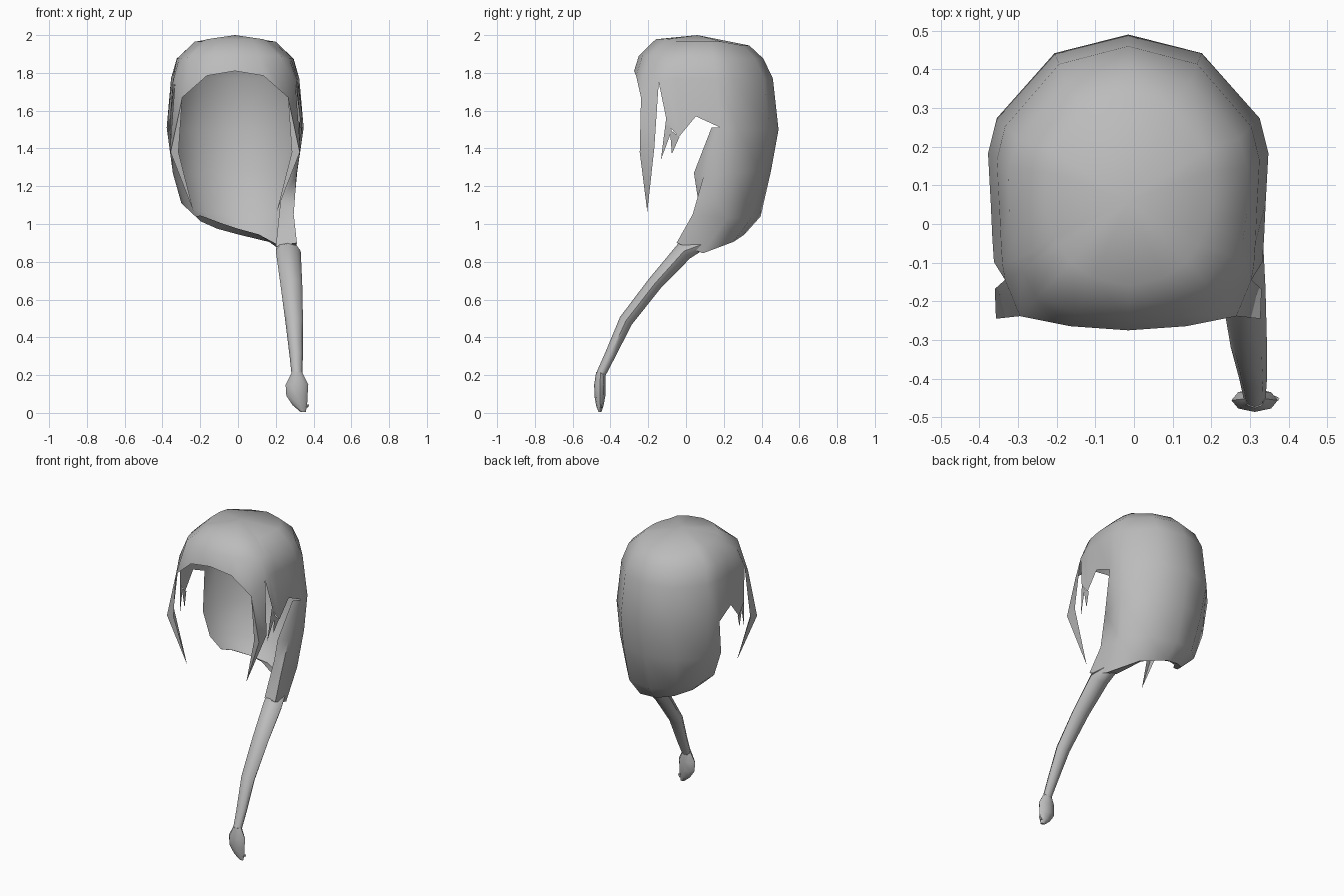
import bpy, bmesh, math
from mathutils import Vector

if "Cube" in bpy.data.objects:
    bpy.data.objects.remove(bpy.data.objects["Cube"])

XC = -0.015  # symmetry line of the hair
mat = bpy.data.materials.new("hair_grey")
mat.diffuse_color = (0.5, 0.5, 0.5, 1)
mat.use_nodes = True
mat.node_tree.nodes["Principled BSDF"].inputs["Base Color"].default_value = mat.diffuse_color


def finish(bm, name):
    bmesh.ops.remove_doubles(bm, verts=bm.verts, dist=0.0005)
    bmesh.ops.recalc_face_normals(bm, faces=bm.faces)
    me = bpy.data.meshes.new(name)
    bm.to_mesh(me)
    bm.free()
    me.materials.append(mat)
    ob = bpy.data.objects.new(name, me)
    bpy.context.collection.objects.link(ob)
    bpy.context.view_layer.objects.active = ob
    ob.select_set(True)
    bpy.ops.object.shade_smooth_by_angle(angle=math.radians(55))
    ob.select_set(False)
    return ob


# Half outline of the head, front centre to back centre
half = [(0, -.275), (.155, -.264), (.29, -.237), (.33, -.14), (.337, -.10), (.341, -.04),
        (.345, .05), (.352, .18), (.33, .27), (.185, .437), (0, .485)]
N = len(half) - 1
hem = [1.81, 1.785, 1.67, 1.75] + [1.77] * 7
side = [1.81, 1.785, 1.67, 1.75, 1.53, 1.46, 1.57, 1.51, 1.5, 1.5, 1.5]


def ring(xs, y0, y1, rnd, zs):
    """Closed ring from the half outline, scaled to a width and y range, rounded by rnd."""
    pts = []
    for (x, y), z in zip(half, zs):
        a = math.atan2(x / .35, (y - .105) / .38)
        x += (.35 * math.sin(a) - x) * rnd
        y += (.105 + .38 * math.cos(a) - y) * rnd
        pts.append(Vector((x * xs, y0 + (y + .275) / .76 * (y1 - y0), z)))
    pts += [Vector((-p.x, p.y, p.z)) for p in pts[N - 1:0:-1]]
    return [p + Vector((XC, 0, 0)) for p in pts]


bm = bmesh.new()
rings = [[bm.verts.new(p) for p in ring(*r)] for r in (
    (.62, -.16, .335, .9, [1.978] * 3 + [1.965] * 6 + [1.945] * 2),
    (.89, -.25, .41, .5, [1.89] * 3 + [1.875] * 8),
    (.965, -.275, .46, 0, hem),
    (1.03, -.275, .49, 0, side))]
n = len(rings[0])

# Crown and fringe
top = bm.verts.new((XC, .06, 2.0))
for i in range(n):
    j = (i + 1) % n
    bm.faces.new((top, rings[0][i], rings[0][j]))
    for a, b in zip(rings[:2], rings[1:3]):
        bm.faces.new((a[i], b[i], b[j], a[j]))

# Side flaps and upper back
for i in range(4, n - 4):
    bm.faces.new((rings[2][i], rings[3][i], rings[3][i + 1], rings[2][i + 1]))
for a, b in ((3, 4), (n - 3, n - 4)):
    bm.faces.new((rings[2][a], rings[2][b], rings[3][b]))

# Back curtain, right edge to left edge, swept towards the tail, ending in a turned-in lip
curtain = [
    [(.31, .095, 1.26), (.313, .255, 1.27), (.19, .395, 1.28), (-.015, .45, 1.28),
     (-.20, .39, 1.28), (-.335, .25, 1.27), (-.345, .12, 1.27)],
    [(.295, .035, 1.05), (.29, .215, 1.03), (.18, .345, 1.03), (-.01, .395, 1.04),
     (-.17, .345, 1.06), (-.275, .24, 1.09), (-.30, .13, 1.11)],
    [(.312, -.05, .90), (.295, .09, .845), (.165, .25, .905), (0, .31, .945),
     (-.11, .28, .975), (-.20, .21, 1.015), (-.225, .14, 1.04)],
    [(.27, -.03, .90), (.20, .07, .88), (.11, .20, .945), (0, .25, .975),
     (-.09, .23, 1.005), (-.17, .18, 1.035), (-.20, .135, 1.045)]]
prev = rings[3][7:14]
edge = [prev[0]]
for row in curtain:
    cur = [bm.verts.new(p) for p in row]
    for i in range(6):
        bm.faces.new((prev[i], cur[i], cur[i + 1], prev[i + 1]))
    prev = cur
    edge.append(cur[0])

# Folded inner flap along the right curtain edge
flap = [bm.verts.new(p) for p in
        ((.31, .135, 1.51), (.265, .042, 1.27), (.225, .065, 1.12), (.20, -.005, .88))]
for i in range(3):
    bm.faces.new((edge[i], flap[i], flap[i + 1], edge[i + 1]))

# Long front locks and small pointed strands on both sides
for s in (1, -1):
    def pt(x, y, z):
        return bm.verts.new((XC + s * x, y, z))
    c2, c3 = (rings[2][k if s > 0 else n - k] for k in (2, 3))
    inner, outer = pt(.30, -.235, 1.38), pt(.342, -.245, 1.38)
    back, tip = pt(.345, -.168, 1.40), pt(.22, -.205, 1.065)
    for f in ((c2, inner, outer), (c2, outer, back, c3), (inner, tip, outer), (outer, tip, back)):
        bm.faces.new(f)
    for tri in (((.341, -.105, 1.56), (.325, -.133, 1.34), (.344, -.075, 1.495)),
                ((.344, -.085, 1.50), (.33, -.075, 1.37), (.345, -.035, 1.46))):
        bm.faces.new([pt(*p) for p in tri])
finish(bm, "hair_shell")


def tube(name, path, sides=8):
    """Tube along path points (x, y, z, half width, half depth), leaning in the yz plane."""
    bm = bmesh.new()
    loops = []
    for k, (x, y, z, w, d) in enumerate(path):
        a, b = path[max(k - 1, 0)], path[min(k + 1, len(path) - 1)]
        t = Vector((0, b[1] - a[1], b[2] - a[2])).normalized()
        nrm = Vector((0, -t.z, t.y))
        ang = [2 * math.pi * i / sides for i in range(sides)]
        loops.append([bm.verts.new(Vector((x + w * math.cos(q), y, z)) + nrm * d * math.sin(q))
                      for q in ang])
    for a, b in zip(loops, loops[1:]):
        for i in range(sides):
            j = (i + 1) % sides
            bm.faces.new((a[i], a[j], b[j], b[i]))
    bm.faces.new(loops[0])
    bm.faces.new(loops[-1])
    return finish(bm, name)


# Gathered tail hanging forward over one shoulder
tube("hair_tail", [(.25, .08, .89, .045, .03), (.266, -.01, .857, .066, .05),
                   (.282, -.165, .685, .058, .04), (.297, -.318, .488, .047, .037),
                   (.308, -.40, .31, .036, .029), (.312, -.453, .20, .028, .025)])
# Tufted end of the tail
tube("tail_tuft", [(.312, -.452, .215, .027, .024), (.312, -.456, .15, .06, .03),
                   (.312, -.456, .09, .056, .029), (.328, -.456, .04, .038, .02),
                   (.345, -.456, .005, .014, .008)])
# Stray curl at the tip
tube("tip_curl", [(.335, -.455, .03, .018, .014), (.358, -.453, .03, .014, .01),
                  (.372, -.452, .045, .004, .004)], 5)
